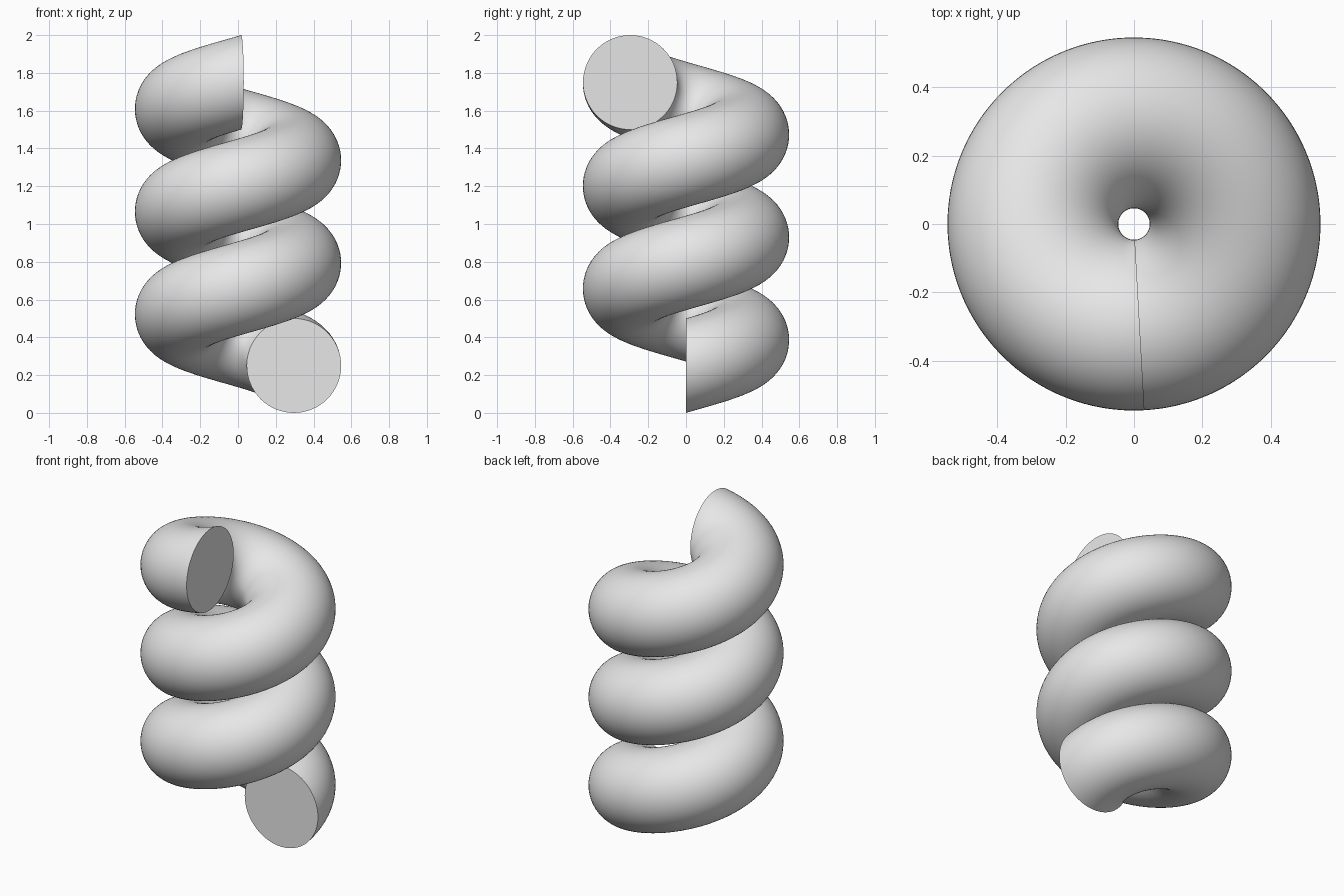
import bpy
import bmesh
import math

cube = bpy.data.objects.get("Cube")
if cube:
    bpy.data.objects.remove(cube, do_unlink=True)

COIL_RADIUS = 0.296
TUBE_RADIUS = 0.25
SWEEP = math.radians(993.2)
RISE = 1.5
STEPS, SIDES = 264, 64

# Plain grey material
grey = bpy.data.materials.new("light_grey")
grey.use_nodes = True
colour = (0.8, 0.8, 0.8, 1)
grey.diffuse_color = colour
grey.node_tree.nodes["Principled BSDF"].inputs["Base Color"].default_value = colour


def ring(bm, t):
    """Upright circle at fraction t along the helix."""
    turn = SWEEP * t
    verts = []
    for k in range(SIDES):
        a = math.tau * k / SIDES
        r = COIL_RADIUS + TUBE_RADIUS * math.cos(a)
        z = TUBE_RADIUS + RISE * t + TUBE_RADIUS * math.sin(a)
        verts.append(bm.verts.new((r * math.cos(turn), r * math.sin(turn), z)))
    return verts


# Coil: sweep the circle along the helix and close both ends
bm = bmesh.new()
rings = [ring(bm, i / STEPS) for i in range(STEPS + 1)]
for low, high in zip(rings, rings[1:]):
    for k in range(SIDES):
        n = (k + 1) % SIDES
        bm.faces.new((low[k], low[n], high[n], high[k]))
bm.faces.new(rings[0])
bm.faces.new(rings[-1])
bmesh.ops.recalc_face_normals(bm, faces=bm.faces)

mesh = bpy.data.meshes.new("spiral_coil")
bm.to_mesh(mesh)
bm.free()
mesh.materials.append(grey)
coil = bpy.data.objects.new("spiral_coil", mesh)
bpy.context.collection.objects.link(coil)

# Smooth tube with crisp flat ends
bpy.ops.object.select_all(action="DESELECT")
coil.select_set(True)
bpy.context.view_layer.objects.active = coil
bpy.ops.object.shade_smooth_by_angle(angle=math.radians(30))
